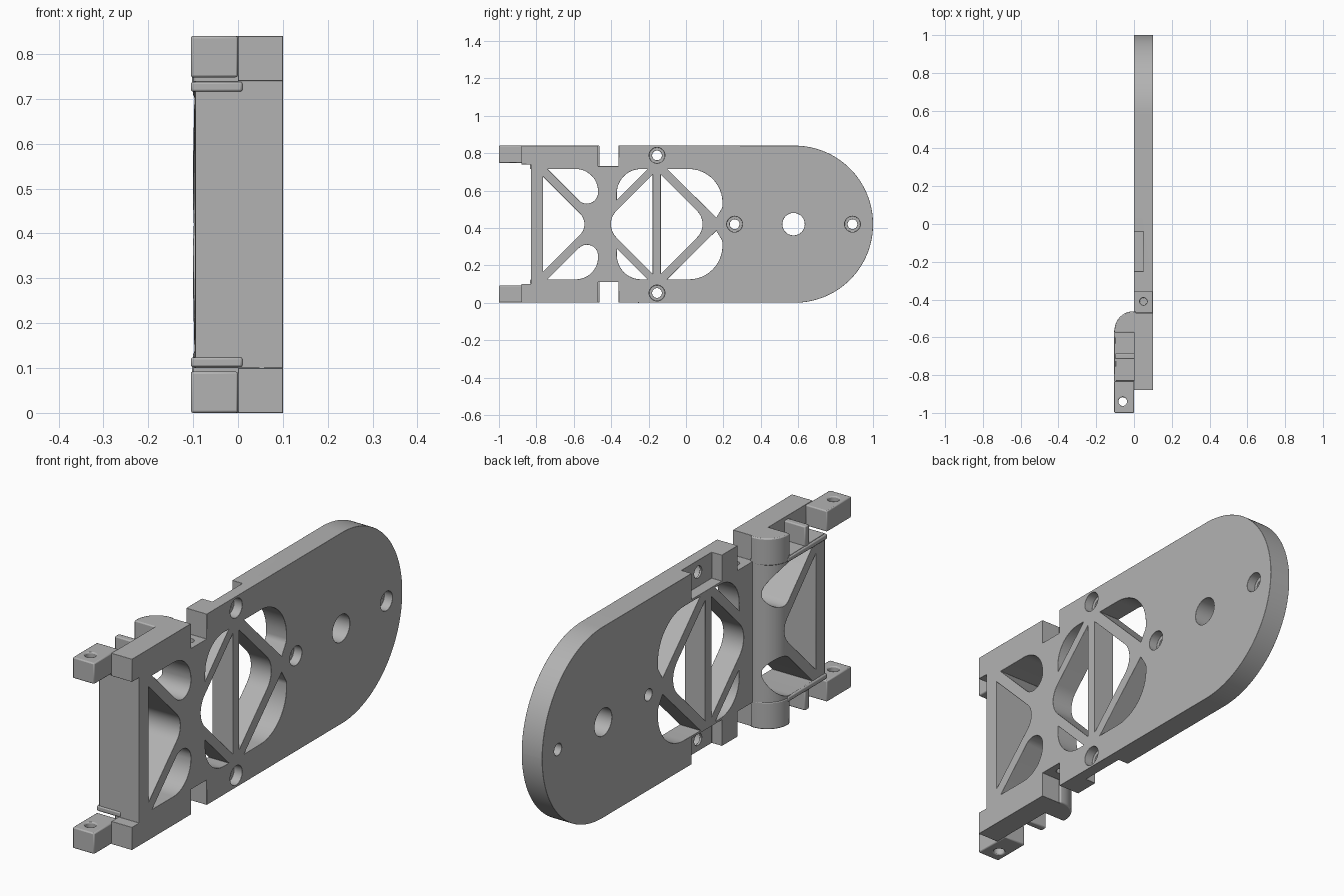
import bpy, bmesh, math
from mathutils import Vector

if "Cube" in bpy.data.objects:
    bpy.data.objects.remove(bpy.data.objects["Cube"])

MID = 0.42  # half height: profiles are drawn about the centre line

grey = bpy.data.materials.new("matte_grey")
grey.use_nodes = True
grey.diffuse_color = (0.45, 0.45, 0.45, 1)
grey.node_tree.nodes["Principled BSDF"].inputs["Base Color"].default_value = grey.diffuse_color


def rounded(corners, steps=12):
    """Polygon from (u, v) or (u, v, radius) corners, arcs at the radii."""
    out = []
    for i, c in enumerate(corners):
        p = Vector(c[:2])
        if len(c) < 3:
            out.append(p)
            continue
        a = (Vector(corners[i - 1][:2]) - p).normalized()
        b = (Vector(corners[(i + 1) % len(corners)][:2]) - p).normalized()
        half = a.angle(b) / 2
        centre = p + (a + b).normalized() * c[2] / math.sin(half)
        start = p + a * c[2] / math.tan(half) - centre
        end = p + b * c[2] / math.tan(half) - centre
        n = steps * 3 if c[2] > 0.3 else steps
        sweep = start.angle(end)
        for k in range(n + 1):
            t = k / n
            out.append(centre + (start * math.sin((1 - t) * sweep) + end * math.sin(t * sweep)) / math.sin(sweep))
    return out


def circle(u, v, r, n=32):
    return [(u + r * math.cos(2 * math.pi * k / n), v + r * math.sin(2 * math.pi * k / n)) for k in range(n)]


def flip(corners):
    return [(c[0], -c[1], *c[2:]) for c in reversed(corners)]


def solid(name, prisms):
    """One mesh from (axis, profile, low, high) prisms; heights are about the centre line."""
    bm = bmesh.new()
    for axis, profile, lo, hi in prisms:
        rings = []
        for d in (lo, hi):
            rings.append([bm.verts.new((d, u, v + MID) if axis == "x" else (u, v, d + MID)) for u, v in profile])
        bm.faces.new(rings[0])
        bm.faces.new(rings[1])
        for i in range(len(profile)):
            bm.faces.new((rings[0][i - 1], rings[0][i], rings[1][i], rings[1][i - 1]))
    bmesh.ops.recalc_face_normals(bm, faces=bm.faces)
    mesh = bpy.data.meshes.new(name)
    bm.to_mesh(mesh)
    bm.free()
    mesh.materials.append(grey)
    obj = bpy.data.objects.new(name, mesh)
    bpy.context.collection.objects.link(obj)
    return obj


def rect(u0, u1, v0, v1):
    return [(u0, v0), (u1, v0), (u1, v1), (u0, v1)]


def cut(obj, prisms):
    cutter = solid("cutter", prisms)
    cutter.hide_render = True
    mod = obj.modifiers.new("cut", "BOOLEAN")
    mod.operation, mod.solver, mod.object = "DIFFERENCE", "EXACT", cutter
    bpy.context.view_layer.objects.active = obj
    bpy.ops.object.modifier_apply(modifier=mod.name)
    bpy.data.objects.remove(cutter)


def finish(obj):
    """Soft edges and shading."""
    bev = obj.modifiers.new("soft_edges", "BEVEL")
    bev.width, bev.segments, bev.limit_method = 0.005, 2, "ANGLE"
    bev.angle_limit = math.radians(40)
    bpy.ops.object.select_all(action="DESELECT")
    obj.select_set(True)
    bpy.context.view_layer.objects.active = obj
    bpy.ops.object.shade_smooth_by_angle(angle=math.radians(35))


# Truss openings, shared by the plate and the rear block
centre_holes = [
    [(-0.765, 0.255), (-0.765, -0.255), (-0.51, 0, 0.08)],
    [(-0.178, 0.265), (-0.178, -0.265), (-0.443, 0, 0.1)],
    [(-0.135, 0.265), (-0.135, -0.265), (0.13, 0, 0.1)],
]
side_holes = [
    [(-0.74, 0.295), (-0.47, 0.295, 0.12), (-0.47, 0.025, 0.06)],
    [(-0.1, 0.295), (0.195, 0.295, 0.18), (0.195, 0.09, 0.04), (0.162, 0.035)],
    [(-0.205, 0.295), (-0.37, 0.295, 0.13), (-0.37, 0.13)],
]
openings = centre_holes + side_holes + [flip(h) for h in side_holes]
truss = [("x", rounded(h), -0.2, 0.2) for h in openings]

# Main plate with notched edges and a round end
upper = [(-0.83, 0.32), (-0.88, 0.32), (-0.88, 0.42), (-0.47, 0.42), (-0.47, 0.31),
         (-0.36, 0.31), (-0.36, 0.42), (1, 0.42, 0.4195)]
plate = solid("main_plate", [("x", rounded(upper + flip(upper)), 0, 0.1)])
cut(plate, truss)

# Screw holes, centre hole, counterbores and rear screw recesses
screws = [(-0.155, 0.368), (-0.155, -0.368), (0.26, 0), (0.89, 0)]
cut(plate, [("x", circle(y, v, 0.026), -0.1, 0.2) for y, v in screws] + [("x", circle(0.575, 0, 0.06), -0.1, 0.2)])
cut(plate, [("x", circle(y, v, 0.042), 0.06, 0.2) for y, v in screws])
cut(plate, [("x", rect(-0.25, -0.04, *s), -0.1, 0.05) for s in ((0.305, 0.5), (-0.5, -0.305))])
cut(plate, [("z", circle(0.05, -0.41, 0.02, 20), *s) for s in ((0.2, 0.4), (-0.4, -0.2))])
finish(plate)

# Rear block behind the first truss bay, curved down to the plate
block_profile = rounded([(0.01, -0.83), (-0.095, -0.83), (-0.103, -0.462, 0.1), (0.01, -0.462)])
block = solid("rear_block", [("z", block_profile, -0.32, 0.32)])
cut(block, truss)
finish(block)

# Mirrored pillars, hinge arms, fins and flanges
pillar_profile = rounded([(0.01, -0.575), (-0.103, -0.575), (-0.103, -0.462, 0.1), (0.01, -0.462)])
for side, sign in (("upper", 1), ("lower", -1)):
    def span(a, b):
        return sorted((a * sign, b * sign))
    finish(solid(side + "_pillar", [("z", pillar_profile, *span(0.3, 0.42))]))
    finish(solid(side + "_fin", [("z", rect(-0.1, 0.01, -0.715, -0.685), *span(0.3, 0.405))]))
    finish(solid(side + "_flange", [("z", rect(-0.105, 0.01, -0.835, -0.56), *span(0.296, 0.318))]))
    arm = solid(side + "_hinge_arm", [("z", rect(-0.105, 0, -1, -0.83), *span(0.328, 0.42))])
    cut(arm, [("z", circle(-0.06, -0.94, 0.023, 24), *span(0.2, 0.6))])
    finish(arm)
